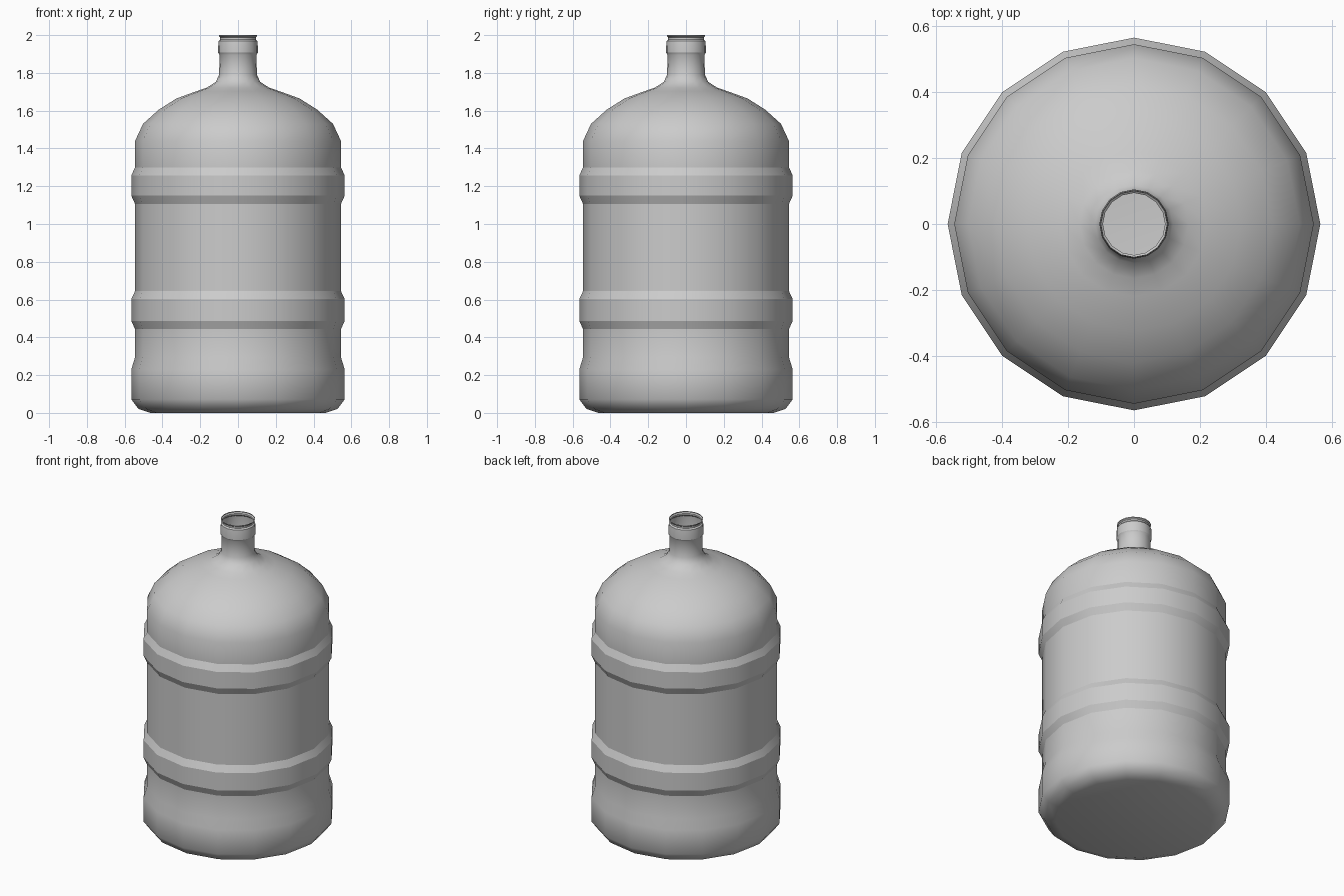
import bpy, bmesh, math

if "Cube" in bpy.data.objects:
    bpy.data.objects.remove(bpy.data.objects["Cube"])

SIDES = 16

# half profile (radius, height) from the base edge up to the open mouth
profile = [
    (0.465, 0.0), (0.528, 0.022), (0.565, 0.072),
    # foot band
    (0.565, 0.23), (0.545, 0.295),
    # lower rib
    (0.545, 0.443), (0.565, 0.487), (0.565, 0.602), (0.545, 0.645),
    # upper rib
    (0.545, 1.106), (0.565, 1.15), (0.565, 1.257), (0.545, 1.30),
    # shoulder dome
    (0.545, 1.44), (0.503, 1.53), (0.42, 1.605), (0.325, 1.665),
    (0.22, 1.703), (0.165, 1.722), (0.118, 1.752), (0.10, 1.79),
    # neck with ring and lip
    (0.098, 1.895), (0.105, 1.907), (0.105, 1.94), (0.102, 1.97),
    (0.094, 1.978), (0.094, 1.988), (0.101, 1.994), (0.101, 2.0),
]

bm = bmesh.new()
rings = []
for r, z in profile:
    rings.append([bm.verts.new((r * math.cos(2 * math.pi * i / SIDES),
                                r * math.sin(2 * math.pi * i / SIDES), z))
                  for i in range(SIDES)])

# side walls
for low, high in zip(rings, rings[1:]):
    for i in range(SIDES):
        j = (i + 1) % SIDES
        bm.faces.new((low[i], low[j], high[j], high[i]))

# closed base, open mouth
bm.faces.new(list(reversed(rings[0])))

mesh = bpy.data.meshes.new("water_bottle")
bm.to_mesh(mesh)
bm.free()
bottle = bpy.data.objects.new("water_bottle", mesh)
bpy.context.collection.objects.link(bottle)

# smooth walls, crisp rib edges
bpy.context.view_layer.objects.active = bottle
bottle.select_set(True)
bpy.ops.object.shade_smooth_by_angle(angle=math.radians(23))
for e in mesh.edges:
    a, b = (mesh.vertices[v].co for v in e.vertices)
    curved = a.z < 0.1 or 1.35 < a.z < 1.9
    if curved and a.z > 0.01:
        e.use_edge_sharp = False
